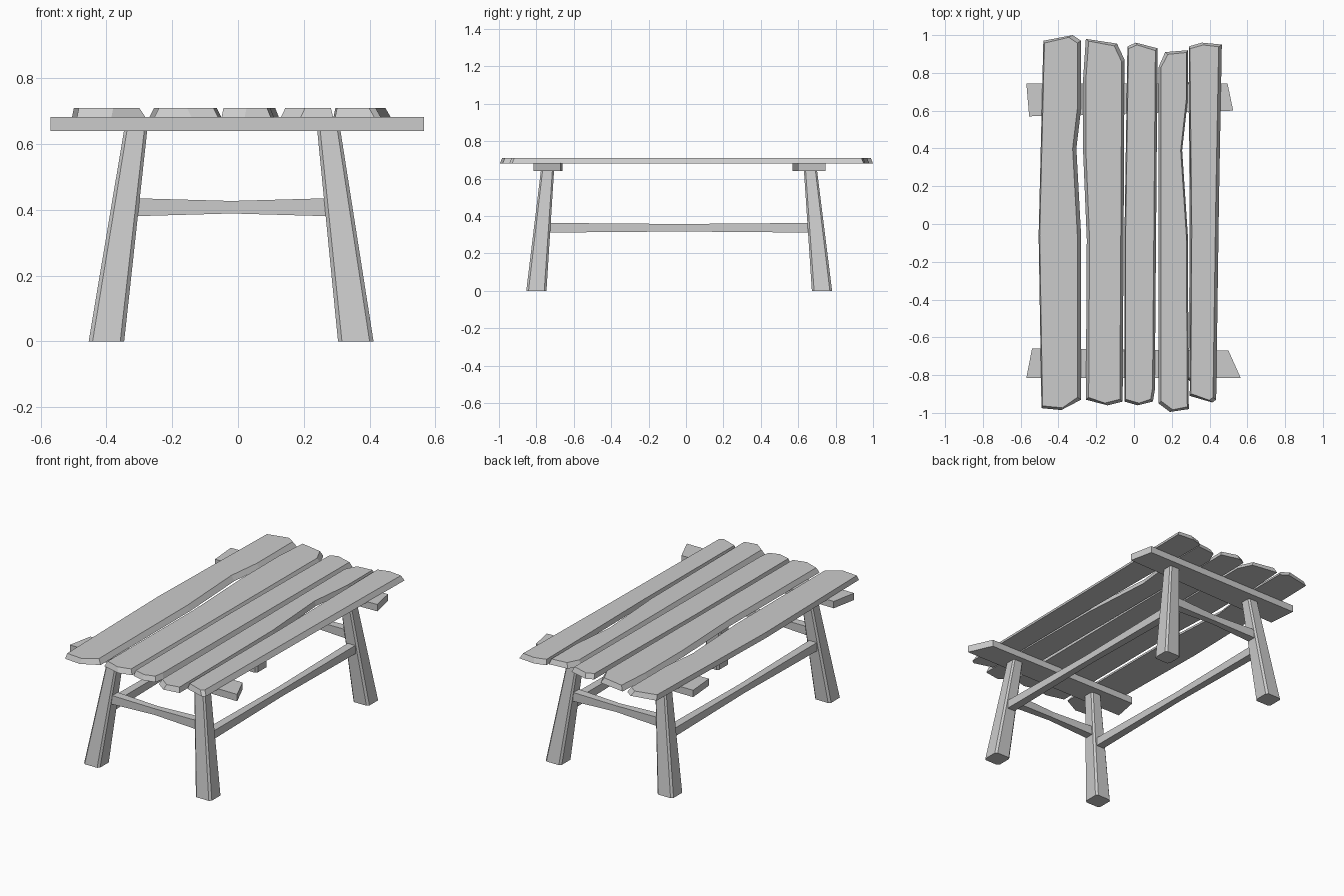
import bpy
import bmesh
from mathutils import Vector

# Remove the default cube only
default_cube = bpy.data.objects.get("Cube")
if default_cube:
    bpy.data.objects.remove(default_cube, do_unlink=True)

# Single grey wood colour
GREY = (0.6, 0.6, 0.6, 1.0)
wood = bpy.data.materials.new("grey_wood")
wood.use_nodes = True
wood.diffuse_color = GREY
wood.node_tree.nodes["Principled BSDF"].inputs["Base Color"].default_value = GREY


def loft(name, rings):
    """Join matching rings of points into a closed, flat-shaded solid."""
    bm = bmesh.new()
    loops = [[bm.verts.new(point) for point in ring] for ring in rings]
    count = len(loops[0])
    for low, high in zip(loops, loops[1:]):
        for i in range(count):
            j = (i + 1) % count
            bm.faces.new((low[i], low[j], high[j], high[i]))
    bm.faces.new(loops[0][::-1])
    bm.faces.new(loops[-1])
    bmesh.ops.recalc_face_normals(bm, faces=bm.faces)
    mesh = bpy.data.meshes.new(name)
    bm.to_mesh(mesh)
    bm.free()
    mesh.materials.append(wood)
    obj = bpy.data.objects.new(name, mesh)
    bpy.context.collection.objects.link(obj)
    return obj


def plank(name, outline, left_slope, right_slope):
    """Rough board whose top face is drawn in from its bottom outline."""
    middle = sum(x for x, y in outline) / len(outline)
    bottom = [(x, y, 0.68) for x, y in outline]
    top = []
    for x, y in outline:
        x += left_slope if x < middle else -right_slope
        if abs(y) > 0.85:
            y -= 0.012 if y > 0 else -0.012
        top.append((x, y, 0.71))
    loft(name, (bottom, top))


def crossbeam(name, outline):
    loft(name, [[(x, y, z) for x, y in outline] for z in (0.64, 0.682)])


def leg_ring(x, y, z, half, cut):
    """Square section with chamfered corners."""
    inner = half - cut
    corners = ((half, inner), (inner, half), (-inner, half), (-half, inner),
               (-half, -inner), (-inner, -half), (inner, -half), (half, -inner))
    return [(x + dx, y + dy, z) for dx, dy in corners]


def leg(name, foot, head):
    loft(name, (leg_ring(*foot, 0, 0.054, 0.012), leg_ring(*head, 0.65, 0.035, 0.009)))


def stretcher(name, start, end, end_half, middle_half):
    """Level rail, slimmer at the middle than at its ends."""
    start, end = Vector(start), Vector(end)
    side = (end - start).cross(Vector((0, 0, 1))).normalized()
    up = Vector((0, 0, 1))
    rings = []
    for t, half in ((0, end_half), (0.5, middle_half), (1, end_half)):
        centre = start.lerp(end, t)
        rings.append([centre + side * half * a + up * half * b
                      for a, b in ((1, 1), (-1, 1), (-1, -1), (1, -1))])
    loft(name, rings)


# Tabletop boards, from the right side to the left
plank("plank_far_right", [
    (-0.48, 0.97), (-0.325, 1), (-0.28, 0.97), (-0.28, 0.61), (-0.305, 0.4),
    (-0.28, -0.06), (-0.28, -0.93), (-0.385, -0.985), (-0.49, -0.975),
    (-0.505, -0.06)], 0.006, 0.02)
plank("plank_right", [
    (-0.255, 0.98), (-0.09, 0.955), (-0.05, 0.87), (-0.06, -0.94),
    (-0.14, -0.96), (-0.255, -0.93), (-0.25, -0.08), (-0.27, 0.4),
    (-0.27, 0.76)], 0.015, 0.015)
plank("plank_middle", [
    (-0.035, 0.94), (0.01, 0.96), (0.125, 0.93), (0.11, -0.88), (0.1, -0.94),
    (0.02, -0.96), (-0.05, -0.94), (-0.05, -0.03)], 0.006, 0.012)
plank("plank_left", [
    (0.165, 0.91), (0.285, 0.92), (0.285, 0.66), (0.255, 0.39),
    (0.285, -0.06), (0.29, -0.98), (0.19, -0.995), (0.13, -0.95),
    (0.13, -0.03), (0.13, 0.83)], 0.014, 0.008)
plank("plank_far_left", [
    (0.29, 0.94), (0.36, 0.96), (0.465, 0.95), (0.45, 0.13), (0.435, -0.93),
    (0.415, -0.945), (0.295, -0.91), (0.3, -0.03)], 0.006, 0.017)

# Beams under the boards
crossbeam("front_crossbeam", [(-0.54, -0.66), (-0.57, -0.815), (0.565, -0.815), (0.5, -0.67)])
crossbeam("back_crossbeam", [(-0.57, 0.745), (-0.555, 0.57), (0.525, 0.6), (0.495, 0.745)])

# Splayed legs and the rails joining them
SIDES = (("right", -0.4, -0.31, -0.355), ("left", 0.358, 0.275, 0.315))
ENDS = (("front", -0.8, -0.74, -0.765), ("back", 0.727, 0.665, 0.69))
for side, foot_x, head_x, rail_x in SIDES:
    for end, foot_y, head_y, rail_y in ENDS:
        leg(end + "_" + side + "_leg", (foot_x, foot_y), (head_x, head_y))
    stretcher(side + "_long_stretcher", (rail_x, -0.76, 0.337), (rail_x, 0.69, 0.337),
              0.026, 0.02)
for end, foot_y, head_y, rail_y in ENDS:
    stretcher(end + "_stretcher", (-0.34, rail_y, 0.408), (0.3, rail_y, 0.408), 0.028, 0.019)
